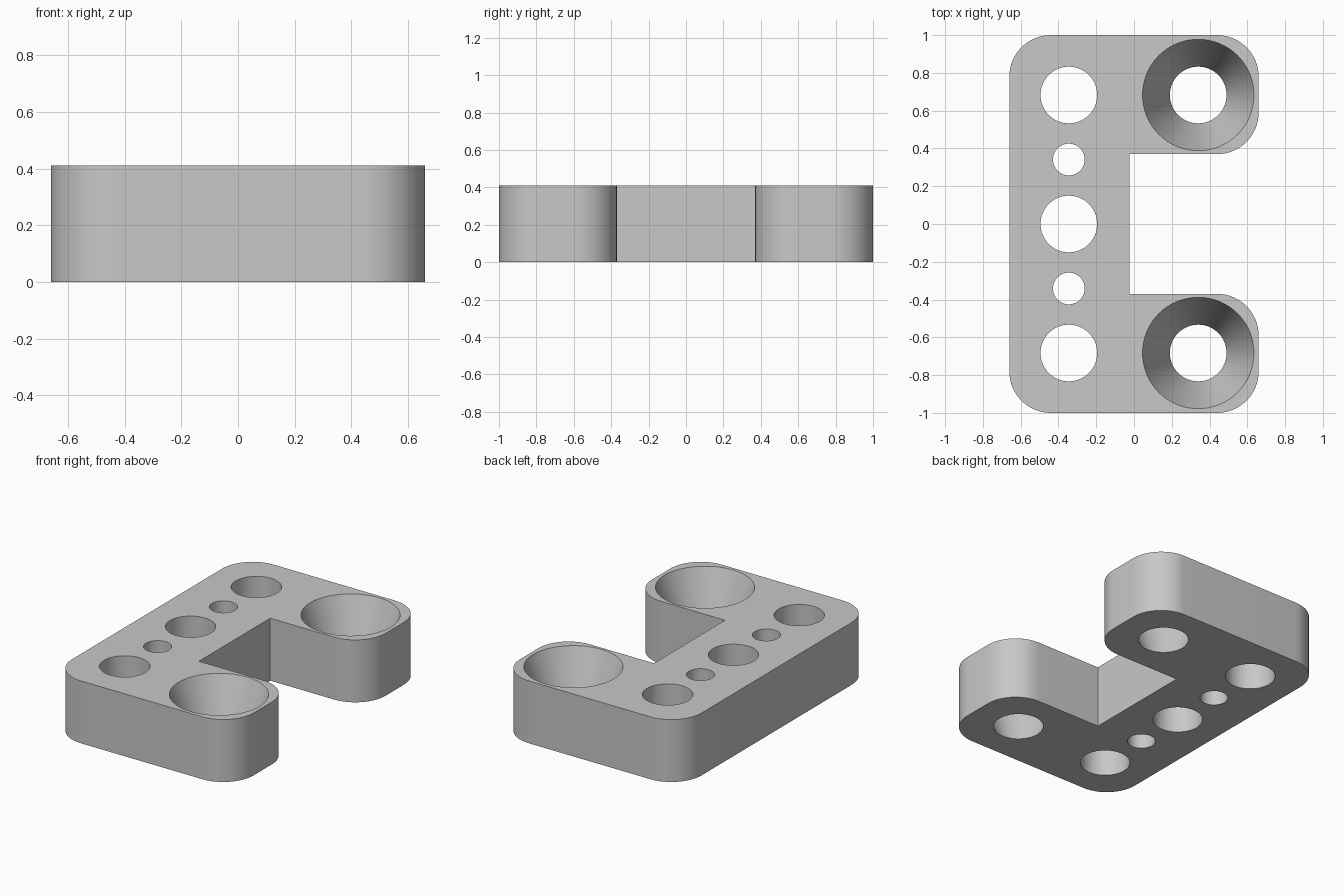
import bpy, bmesh
from math import radians, cos, sin

default = bpy.data.objects.get("Cube")
if default:
    bpy.data.objects.remove(default, do_unlink=True)

HEIGHT = 0.41
CORNER = 0.22
HOLE = 0.15
RIM = 0.295
PITCH = 0.683

grey = bpy.data.materials.new("plain_grey")
grey.use_nodes = True
colour = (0.58, 0.58, 0.58, 1)
grey.diffuse_color = colour
grey.node_tree.nodes["Principled BSDF"].inputs["Base Color"].default_value = colour


def rounded(x, y, start, steps=16):
    """Quarter arc about a corner centre, counter-clockwise."""
    return [(x + CORNER * cos(radians(start + 90 * i / steps)),
             y + CORNER * sin(radians(start + 90 * i / steps)))
            for i in range(steps + 1)]


# Bracket body: C-shaped outline, extruded upward
right, back, arm, notch = 0.66, 1.0, 0.37, -0.025
cx, cy, inner = right - CORNER, back - CORNER, arm + CORNER
outline = (rounded(-cx, -cy, 180) + rounded(cx, -cy, 270)
           + rounded(cx, -inner, 0) + [(notch, -arm), (notch, arm)]
           + rounded(cx, inner, 270) + rounded(cx, cy, 0)
           + rounded(-cx, cy, 90))
bm = bmesh.new()
base = bm.faces.new([bm.verts.new((x, y, 0)) for x, y in outline])
top = bmesh.ops.extrude_face_region(bm, geom=[base])["geom"]
bmesh.ops.translate(bm, vec=(0, 0, HEIGHT),
                    verts=[v for v in top if isinstance(v, bmesh.types.BMVert)])
bmesh.ops.recalc_face_normals(bm, faces=bm.faces)
mesh = bpy.data.meshes.new("bracket_body")
bm.to_mesh(mesh)
bm.free()
mesh.materials.append(grey)
body = bpy.data.objects.new("bracket_body", mesh)
bpy.context.collection.objects.link(body)


def drill(x, y, low, high):
    """Cut a straight or tapered through hole."""
    extra = 0.05
    slope = (high - low) / HEIGHT
    bpy.ops.mesh.primitive_cone_add(
        vertices=64, radius1=low - slope * extra, radius2=high + slope * extra,
        depth=HEIGHT + 2 * extra, location=(x, y, HEIGHT / 2))
    cutter = bpy.context.object
    cutter.name = "hole_cutter"
    cutter.hide_render = True
    cutter.data.materials.append(grey)
    bpy.ops.object.select_all(action="DESELECT")
    body.select_set(True)
    bpy.context.view_layer.objects.active = body
    cut = body.modifiers.new("hole", "BOOLEAN")
    cut.operation = "DIFFERENCE"
    cut.solver = "EXACT"
    cut.object = cutter
    bpy.ops.object.modifier_apply(modifier=cut.name)
    bpy.data.objects.remove(cutter, do_unlink=True)


# Row of large and small holes along the spine
for step in (-1, 0, 1):
    drill(-0.345, step * PITCH, HOLE, HOLE)
for side in (-1, 1):
    drill(-0.345, side * PITCH / 2, 0.084, 0.084)
    # Tapered hole through each arm
    drill(0.34, side * PITCH, HOLE, RIM)

bpy.ops.object.select_all(action="DESELECT")
body.select_set(True)
bpy.context.view_layer.objects.active = body
bpy.ops.object.shade_smooth_by_angle(angle=radians(30))
